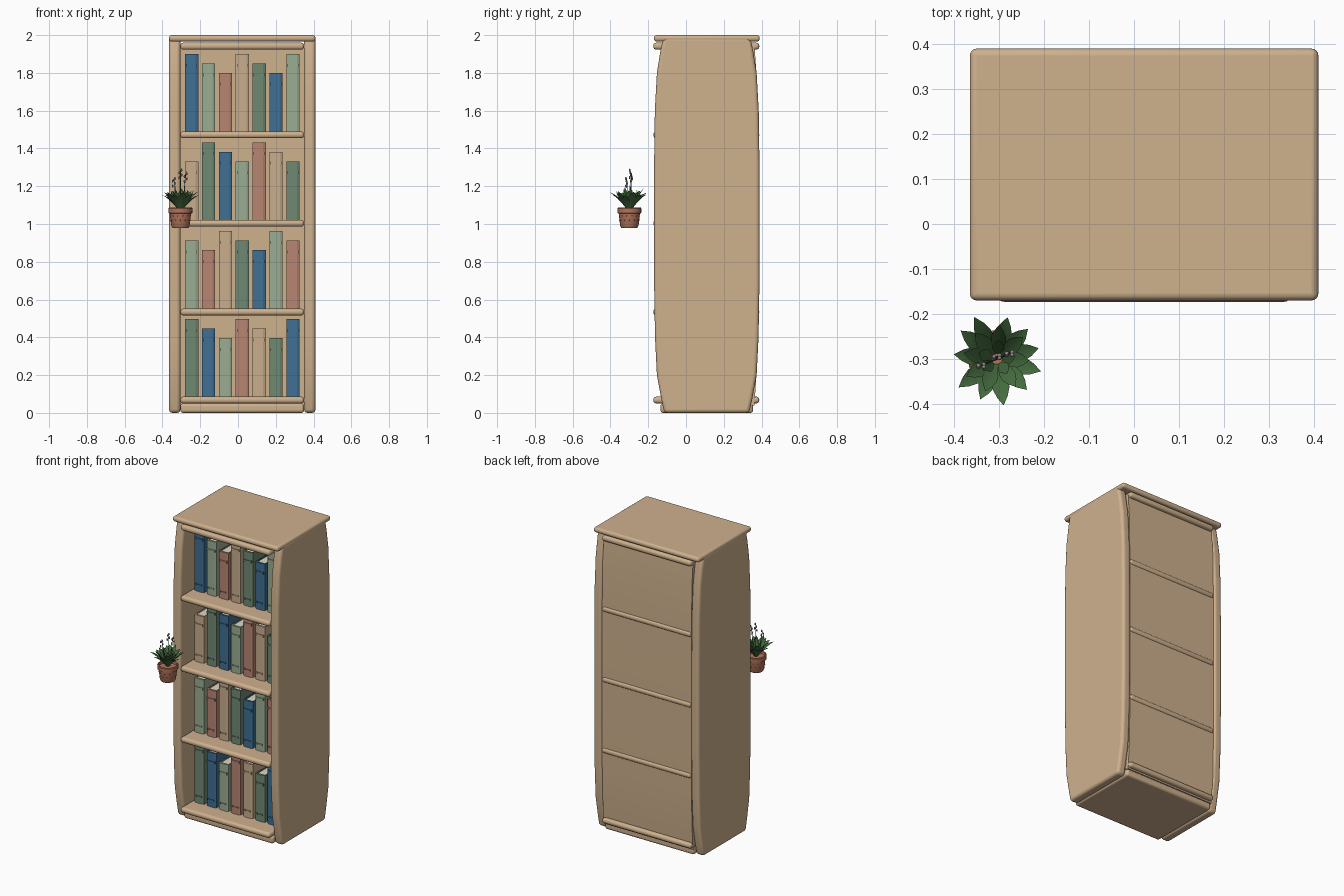
import bpy, bmesh, math, random
from mathutils import Vector, Matrix

cube = bpy.data.objects.get("Cube")
if cube:
    bpy.data.objects.remove(cube)
random.seed(4)


def material(name, rgb):
    m = bpy.data.materials.new(name)
    m.use_nodes = True
    m.diffuse_color = (*rgb, 1)
    m.node_tree.nodes["Principled BSDF"].inputs["Base Color"].default_value = (*rgb, 1)
    return m


WOOD = material("warm wood", (0.62, 0.44, 0.27))
BLUE = material("blue cloth", (0.05, 0.16, 0.29))
SAGE = material("pale sage cloth", (0.33, 0.42, 0.29))
CLAY = material("dusty red cloth", (0.48, 0.24, 0.17))
TAN = material("tan cloth", (0.58, 0.42, 0.27))
GREEN = material("green cloth", (0.16, 0.25, 0.17))
PAGES = material("cream pages", (0.72, 0.68, 0.58))
POT = material("terracotta", (0.46, 0.18, 0.11))
LEAF = material("leaf green", (0.06, 0.15, 0.05))
BUD = material("grey bud", (0.32, 0.27, 0.28))


def finish(bm, name, mats, bevel=0, segments=3, smooth=True):
    bmesh.ops.recalc_face_normals(bm, faces=bm.faces)
    mesh = bpy.data.meshes.new(name)
    bm.to_mesh(mesh)
    bm.free()
    for m in mats:
        mesh.materials.append(m)
    ob = bpy.data.objects.new(name, mesh)
    bpy.context.collection.objects.link(ob)
    if bevel:
        mod = ob.modifiers.new("rounded edges", "BEVEL")
        mod.width, mod.segments = bevel, segments
        mod.limit_method, mod.angle_limit = "ANGLE", math.radians(40)
    if smooth:
        bpy.ops.object.select_all(action="DESELECT")
        ob.select_set(True)
        bpy.context.view_layer.objects.active = ob
        bpy.ops.object.shade_smooth_by_angle(angle=math.radians(40))
    return ob


def add_box(bm, x, y, z, index=0):
    lo, hi = Vector((x[0], y[0], z[0])), Vector((x[1], y[1], z[1]))
    mat = Matrix.Translation((lo + hi) / 2) @ Matrix.Diagonal((*(hi - lo), 1))
    verts = bmesh.ops.create_cube(bm, size=1, matrix=mat)["verts"]
    for f in {f for v in verts for f in v.link_faces}:
        f.material_index = index


def add_prism(bm, points, offset):
    face = bm.faces.new([bm.verts.new(p) for p in points])
    out = bmesh.ops.extrude_face_region(bm, geom=[face])["geom"]
    bmesh.ops.translate(bm, verts=[g for g in out if isinstance(g, bmesh.types.BMVert)], vec=offset)
    bm.faces.ensure_lookup_table()
    if face.is_valid and len(face.edges[0].link_faces) < 2:
        bm.faces.new(list(reversed(face.verts)))


def board(name, x, y, z, bevel):
    bm = bmesh.new()
    add_box(bm, x, y, z)
    finish(bm, name, [WOOD], bevel, 4)


# Side panels: half depth swelling toward the middle of the height
MID_Y, INNER = 0.11, (-0.305, 0.35)
swell = [(0, 0.225), (0.07, 0.24), (0.2, 0.264), (0.4, 0.274), (0.7, 0.279), (1.3, 0.279),
         (1.6, 0.275), (1.8, 0.264), (1.92, 0.245), (1.99, 0.23)]
for name, x, w in (("right_side_panel", -0.365, 0.06), ("left_side_panel", 0.35, 0.06)):
    outline = [(x, MID_Y - d, z) for z, d in swell] + [(x, MID_Y + d, z) for z, d in reversed(swell)]
    bm = bmesh.new()
    add_prism(bm, outline, (w, 0, 0))
    finish(bm, name, [WOOD], 0.018, 4)

# Back panel, gently bowed
bm = bmesh.new()
bow = [(0.04, 0.362), (0.2, 0.373), (0.45, 0.379), (1.5, 0.379), (1.8, 0.373), (1.95, 0.362)]
add_prism(bm, [(INNER[0], 0.34, 0.04)] + [(INNER[0], y, z) for z, y in bow] + [(INNER[0], 0.34, 1.95)],
          (INNER[1] - INNER[0], 0, 0))
finish(bm, "back_panel", [WOOD])

# Top, base and shelves
board("top_board", (-0.365, 0.41), (-0.17, 0.39), (1.966, 2), 0.015)
board("base_board", INNER, (-0.135, 0.355), (0, 0.05), 0.015)
floors = [1.49, 1.022, 0.552, 0.086]
for name, z in zip(("upper_shelf", "middle_shelf", "lower_shelf", "bottom_shelf"), floors):
    board(name, INNER, (-0.173, 0.388), (z - 0.036, z), 0.016)
board("crown_shelf", INNER, (-0.173, 0.388), (1.923, 1.96), 0.016)


# Books: a folded cover with a rounded spine, a page block and small spine bands
def book(name, x, z, height, cloth):
    half, front, back, t = 0.035, -0.06, 0.18, 0.006
    bm = bmesh.new()
    cover = [(-half, back), (-half, front + 0.006), (-half * 0.6, front), (half * 0.6, front),
             (half, front + 0.006), (half, back), (half - t, back), (half - t, front + 0.014),
             (t - half, front + 0.014), (t - half, back)]
    add_prism(bm, [(x + px, py, z) for px, py in cover], (0, 0, height))
    add_box(bm, (x - half + t, x + half - t), (front + 0.013, back - 0.006),
            (z + 0.005, z + height - 0.007), 1)
    for level, w, h in ((height - 0.06, 0.026, 0.005), (0.047, 0.018, 0.002)):
        add_box(bm, (x - w, x + w), (front - 0.004, front + 0.004), (z + level - h, z + level + h))
        for s in (-1, 1):
            add_box(bm, (x + s * w - 0.003, x + s * w + 0.003), (front - 0.005, front + 0.005),
                    (z + level - h - 0.003, z + level + h + 0.003))
    finish(bm, name, [cloth, PAGES], smooth=False)


cloths = [BLUE, SAGE, CLAY, TAN, GREEN]
heights = [0.41, 0.36, 0.31]
for row, z in enumerate(floors):
    for i in range(7):
        book(f"book_{row + 1}_{i + 1}", -0.245 + i * 0.0893, z, heights[(i + 2 * row) % 3],
             cloths[(i + 3 * row) % 5])

# Plant pot turned from a profile, with studs round the body
PX, PY = -0.305, -0.30
bm = bmesh.new()
profile = [(0, 0.98), (0.043, 0.98), (0.049, 0.992), (0.056, 1.055), (0.063, 1.058),
           (0.064, 1.082), (0.06, 1.087), (0.054, 1.085), (0.052, 1.07), (0, 1.07)]
edges = []
verts = [bm.verts.new((PX + r, PY, z)) for r, z in profile]
edges = [bm.edges.new(p) for p in zip(verts, verts[1:])]
bmesh.ops.spin(bm, geom=verts + edges, cent=(PX, PY, 0), axis=(0, 0, 1), angle=math.tau, steps=24)
bmesh.ops.remove_doubles(bm, verts=bm.verts, dist=0.0001)
finish(bm, "plant_pot", [POT])
bm = bmesh.new()
for k in range(24):
    a = math.tau * k / 24
    z, r = (1.042, 0.0545) if k % 2 else (1.02, 0.052)
    bmesh.ops.create_icosphere(bm, subdivisions=1, radius=0.0035,
                               matrix=Matrix.Translation((PX + r * math.cos(a), PY + r * math.sin(a), z)))
finish(bm, "pot_studs", [POT])


# Leaves: pointed, creased blades in three rings
def add_leaf(bm, angle, reach, rise, droop, width):
    out = Vector((math.cos(angle), math.sin(angle), 0))
    side = Vector((-out.y, out.x, 0))
    rows = []
    for k, w in enumerate((0.3, 0.6, 0.95, 1, 0.65, 0)):
        t = k / 5
        c = Vector((PX, PY, 1.075)) + out * (0.012 + reach * t) + Vector((0, 0, rise * t - droop * t * t))
        lift = Vector((0, 0, 0.25 * w * width)) - out * 0.15 * w * width
        rows.append([bm.verts.new(c + side * s * w * width + lift * abs(s)) for s in (-1, 0, 1)])
    for a, b in zip(rows, rows[1:]):
        for j in (0, 1):
            bm.faces.new((a[j], a[j + 1], b[j + 1], b[j]))


bm = bmesh.new()
for count, reach, rise, droop, width in ((11, 0.092, 0.12, 0.035, 0.019),
                                         (8, 0.065, 0.125, 0.02, 0.017),
                                         (5, 0.03, 0.115, 0, 0.014)):
    for k in range(count):
        add_leaf(bm, math.tau * (k + random.uniform(-0.2, 0.2)) / count + reach * 9,
                 reach * random.uniform(0.9, 1.05), rise * random.uniform(0.9, 1.1), droop, width)
bmesh.ops.remove_doubles(bm, verts=bm.verts, dist=0.00005)
finish(bm, "plant_leaves", [LEAF])

# Flower stalks with clustered buds
for n, (dx, dy, top) in enumerate(((-0.035, -0.015, 1.24), (0.0, 0.005, 1.285), (0.028, 0.012, 1.265))):
    tip = Vector((PX + dx, PY + dy, top))
    curve = bpy.data.curves.new("flower_stalk", "CURVE")
    curve.dimensions, curve.bevel_depth, curve.bevel_resolution = "3D", 0.002, 1
    spline = curve.splines.new("POLY")
    spline.points.add(2)
    path = (Vector((PX, PY, 1.07)), Vector((PX + dx * 0.7, PY + dy * 0.7, 1.17)), tip)
    for p, co in zip(spline.points, path):
        p.co = (*co, 1)
    curve.materials.append(LEAF)
    bpy.context.collection.objects.link(bpy.data.objects.new(f"flower_stalk_{n + 1}", curve))
    bm = bmesh.new()
    for k in range(4):
        spot = tip + Vector((0.006 * (-1) ** k, 0.003 * (k % 3 - 1), -0.013 * k))
        bmesh.ops.create_icosphere(bm, subdivisions=2, radius=0.006,
                                   matrix=Matrix.Translation(spot) @ Matrix.Diagonal((0.8, 0.8, 1.4, 1)))
    finish(bm, f"flower_buds_{n + 1}", [BUD])
